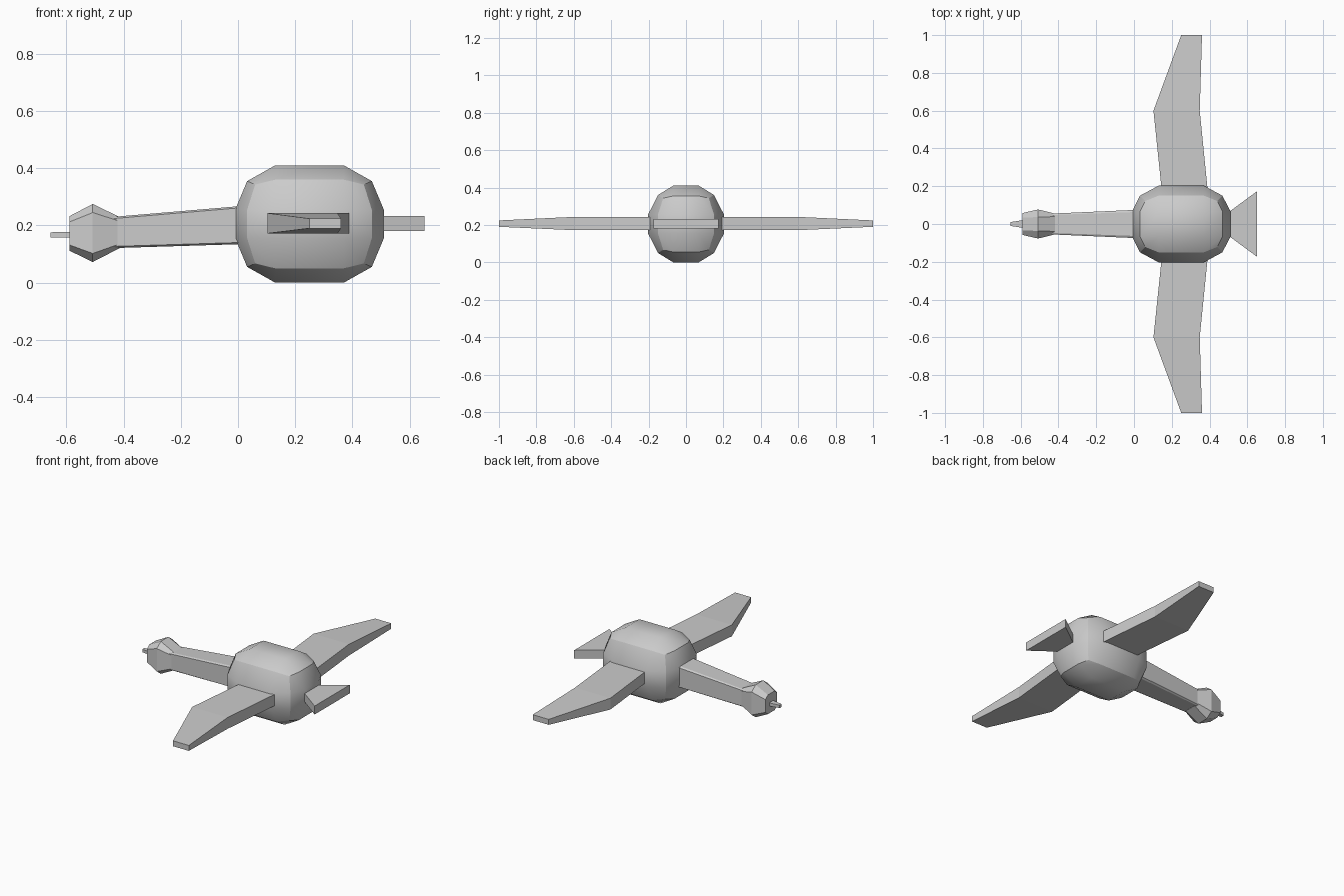
import bpy, bmesh
from math import radians

if "Cube" in bpy.data.objects:
    bpy.data.objects.remove(bpy.data.objects["Cube"])


def finish(bm, name):
    bmesh.ops.recalc_face_normals(bm, faces=bm.faces)
    me = bpy.data.meshes.new(name)
    bm.to_mesh(me)
    bm.free()
    ob = bpy.data.objects.new(name, me)
    bpy.context.collection.objects.link(ob)
    return ob


def loft(name, rings):
    """Skin a list of equal-length point rings and cap both ends."""
    bm = bmesh.new()
    rows = [[bm.verts.new(p) for p in r] for r in rings]
    n = len(rows[0])
    for a, b in zip(rows, rows[1:]):
        for i in range(n):
            j = (i + 1) % n
            bm.faces.new((a[i], a[j], b[j], b[i]))
    bm.faces.new(rows[0])
    bm.faces.new(rows[-1])
    return finish(bm, name)


def octagon(x, z0, z1, hy, cy, cz):
    """Chamfered rectangle across x; cy, cz are the chamfer sizes."""
    a = hy - cy
    return [(x, -a, z0), (x, a, z0), (x, hy, z0 + cz), (x, hy, z1 - cz),
            (x, a, z1), (x, -a, z1), (x, -hy, z1 - cz), (x, -hy, z0 + cz)]


def box_x(x, hy, z0, z1):
    return [(x, -hy, z0), (x, hy, z0), (x, hy, z1), (x, -hy, z1)]


# body: 3x3x3-segment rounded box
bm = bmesh.new()
bmesh.ops.create_cube(bm, size=2)
bmesh.ops.subdivide_edges(bm, edges=bm.edges[:], cuts=2, use_grid_fill=True)
outer = {1: (0.26, 0.203, 0.205), 2: (0.218, 0.15, 0.15), 3: (0.19, 0.122, 0.138)}
inner = (0.12, 0.068, 0.05)
for v in bm.verts:
    ext = [abs(c) > 0.9 for c in v.co]
    # top and bottom panels are a little flatter lengthwise
    half = [outer[sum(ext)][i] if ext[i] else inner[i] for i in range(3)]
    v.co = [o + (h if c > 0 else -h)
            for c, h, o in zip(v.co, half, (0.25, 0.0, 0.205))]
    if sum(ext) == 2 and not ext[0]:
        v.co.z = 0.36 if v.co.z > 0.2 else 0.05
body = finish(bm, "body")
bpy.context.view_layer.objects.active = body
body.select_set(True)
bpy.ops.object.shade_smooth_by_angle(angle=radians(30))
body.select_set(False)

# neck and head
loft("neck", [octagon(-0.46, 0.12, 0.228, 0.054, 0.007, 0.006),
              octagon(0.06, 0.136, 0.272, 0.077, 0.012, 0.006)])
loft("head", [octagon(-0.59, 0.112, 0.232, 0.058, 0.025, 0.02),
              octagon(-0.508, 0.072, 0.275, 0.077, 0.04, 0.03),
              octagon(-0.415, 0.12, 0.23, 0.054, 0.015, 0.015)])

# beak
loft("beak", [box_x(-0.655, 0.01, 0.158, 0.176),
              box_x(-0.57, 0.023, 0.158, 0.178)])

# tail
loft("tail", [box_x(0.45, 0.025, 0.18, 0.233),
              box_x(0.652, 0.174, 0.18, 0.233)])

# wings, mirrored across y
wing = loft("wings", [
    [(x0, y, z0), (x1, y, z0), (x1, y, z1), (x0, y, z1)]
    for y, x0, x1, z0, z1 in (
        (0.10, 0.155, 0.398, 0.172, 0.243),
        (0.60, 0.103, 0.348, 0.172, 0.243),
        (1.00, 0.25, 0.36, 0.19, 0.224))])
mir = wing.modifiers.new("mirror", 'MIRROR')
mir.use_axis = (False, True, False)
mir.use_clip = False
